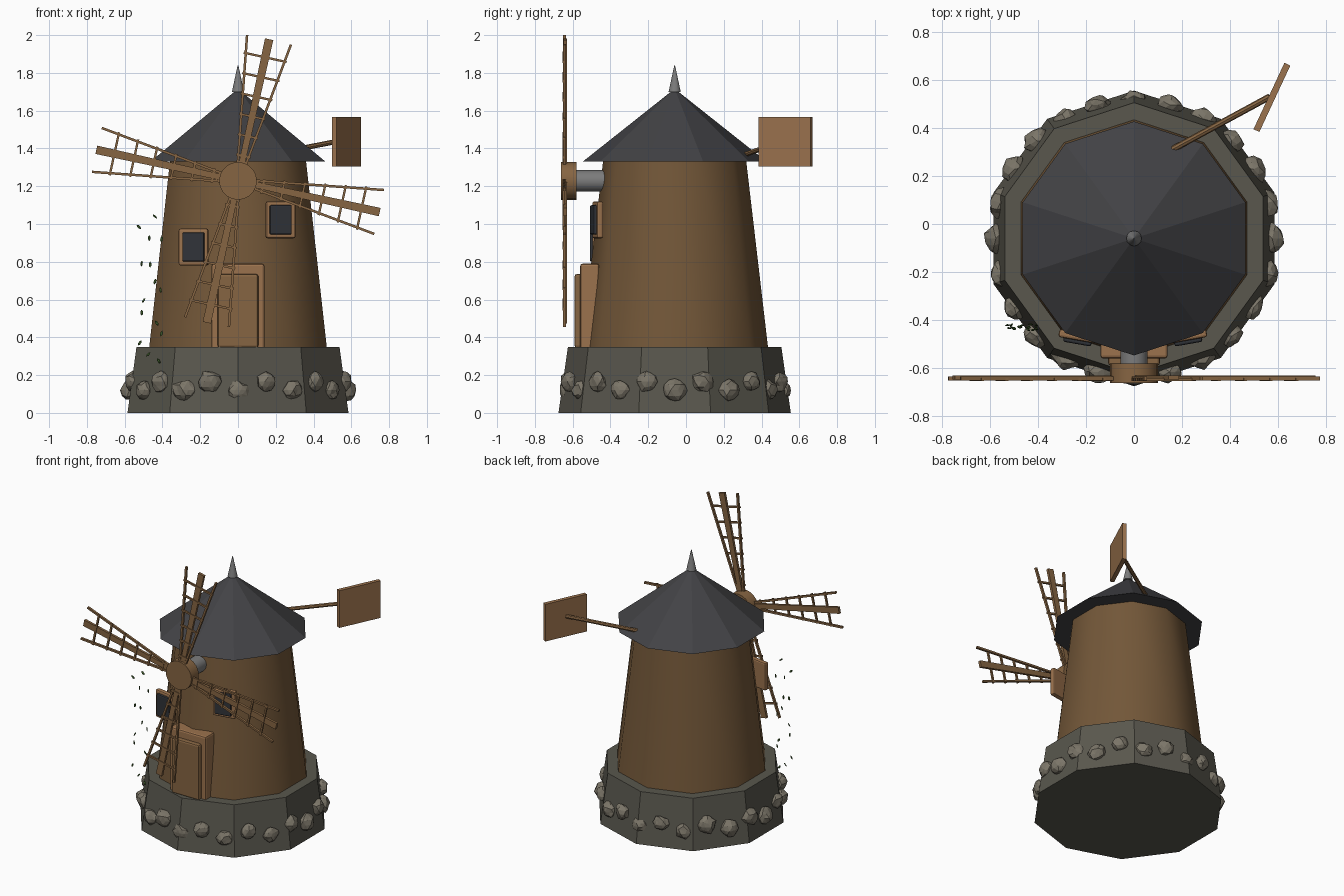
import bpy, bmesh, math, random
from mathutils import Vector, Matrix, noise

if "Cube" in bpy.data.objects:
    bpy.data.objects.remove(bpy.data.objects["Cube"])

random.seed(4)
CY = -0.06      # tower axis
HUB = Vector((0, -0.643, 1.228))


def material(name, rgb):
    m = bpy.data.materials.new(name)
    m.diffuse_color = (*rgb, 1)
    m.use_nodes = True
    m.node_tree.nodes["Principled BSDF"].inputs["Base Color"].default_value = m.diffuse_color
    return m


WALL = material("wall_wood", (0.17, 0.095, 0.04))
TRIM = material("trim_wood", (0.33, 0.17, 0.075))
SAIL = material("sail_wood", (0.24, 0.13, 0.055))
STONE = material("base_stone", (0.10, 0.095, 0.075))
ROCK = material("rock", (0.20, 0.18, 0.14))
ROOF = material("roof_slate", (0.055, 0.055, 0.06))
GLASS = material("window_dark", (0.03, 0.033, 0.04))
LEAF = material("leaf_green", (0.04, 0.09, 0.02))
METAL = material("metal_grey", (0.2, 0.2, 0.2))


def make(name, bm, mat, smooth=None, bevel=0):
    bmesh.ops.recalc_face_normals(bm, faces=bm.faces)
    me = bpy.data.meshes.new(name)
    bm.to_mesh(me)
    bm.free()
    ob = bpy.data.objects.new(name, me)
    bpy.context.collection.objects.link(ob)
    me.materials.append(mat)
    if bevel:
        mod = ob.modifiers.new("bevel", 'BEVEL')
        mod.width, mod.segments = bevel, 2
    if smooth:
        bpy.ops.object.select_all(action='DESELECT')
        ob.select_set(True)
        bpy.context.view_layer.objects.active = ob
        bpy.ops.object.shade_smooth_by_angle(angle=math.radians(smooth))
    return ob


def frustum(name, r1, r2, z1, z2, mat, sides=10, smooth=None):
    bm = bmesh.new()
    mx = Matrix.Translation((0, CY, (z1 + z2) / 2)) @ Matrix.Rotation(math.pi / 2, 4, 'Z')
    bmesh.ops.create_cone(bm, cap_ends=True, segments=sides, radius1=r1, radius2=r2,
                          depth=z2 - z1, matrix=mx)
    # decagon corners lie on the front and back
    s = max(bm.verts, key=lambda v: v.co.y).co
    bmesh.ops.rotate(bm, verts=bm.verts, cent=(0, CY, 0),
                     matrix=Matrix.Rotation(math.atan2(s.x, s.y - CY), 3, 'Z'))
    return make(name, bm, mat, smooth)


def box(name, c, size, mat, yaw=0, bevel=0):
    bm = bmesh.new()
    bmesh.ops.create_cube(bm, size=1, matrix=Matrix.Translation(c)
                          @ Matrix.Rotation(math.radians(yaw), 4, 'Z') @ Matrix.Diagonal((*size, 1)))
    return make(name, bm, mat, bevel=bevel)


def rod(name, a, b, r, mat, sides=8, smooth=None):
    a, b = Vector(a), Vector(b)
    bm = bmesh.new()
    mx = Matrix.Translation((a + b) / 2) @ (b - a).to_track_quat('Z', 'Y').to_matrix().to_4x4()
    bmesh.ops.create_cone(bm, cap_ends=True, segments=sides, radius1=r, radius2=r,
                          depth=(b - a).length, matrix=mx)
    return make(name, bm, mat, smooth)


# tower body
frustum("stone_base", 0.615, 0.565, 0, 0.35, STONE)
frustum("tower_wall", 0.495, 0.378, 0.34, 1.34, WALL, smooth=40)
frustum("roof", 0.487, 0.005, 1.33, 1.712, ROOF)
frustum("roof_finial", 0.032, 0.002, 1.70, 1.84, METAL, 12, 40)

# ring of rough stones
for i in range(24):
    a = math.radians(15 * i - 90)
    bm = bmesh.new()
    bmesh.ops.create_icosphere(bm, subdivisions=2, radius=1)
    for v in bm.verts:
        v.co *= 1 + 0.28 * noise.noise(v.co * 1.6 + Vector((i * 7.3, 0, 0)))
    z = 0.12 if i % 2 == 0 else 0.165
    s = random.uniform(0.048, 0.06)
    bm.transform(Matrix.Translation((0.575 * math.cos(a), CY + 0.575 * math.sin(a), z))
                 @ Matrix.Rotation(a, 4, 'Z')
                 @ Matrix.Diagonal((s * 0.8, s * 1.05, s, 1)))
    make(f"base_stone_{i}", bm, ROCK)

# door
box("door_frame", (0, -0.51, 0.56), (0.28, 0.10, 0.46), TRIM, bevel=0.012)
box("door", (0, -0.54, 0.54), (0.215, 0.10, 0.39), SAIL, bevel=0.012)

# windows
for side, x, z in (("left", -0.235, 0.878), ("right", 0.225, 1.022)):
    yaw = math.copysign(10, x)
    box(f"window_frame_{side}", (x, -0.467, z), (0.158, 0.034, 0.195), TRIM, yaw, 0.01)
    box(f"window_pane_{side}", (x, -0.485, z), (0.118, 0.03, 0.155), GLASS, yaw, 0.008)

# shaft and hub
rod("shaft", (0, -0.585, 1.228), (0, -0.38, 1.228), 0.057, METAL, 16, 40)
rod("hub", (0, -0.662, 1.228), (0, -0.58, 1.228), 0.1, SAIL, 20, 40)


def bar(bm, p, q, w0, w1, depth, y=0):
    # flat tapered bar in the sail plane, p and q are (along, across)
    p, q = Vector((p[1], y, p[0])), Vector((q[1], y, q[0]))
    side = (q - p).normalized().cross(Vector((0, 1, 0)))
    vs = []
    for c, w in ((p, w0), (q, w1)):
        for sx, sy in ((-1, -1), (1, -1), (1, 1), (-1, 1)):
            vs.append(bm.verts.new(c + side * sx * w / 2 + Vector((0, sy * depth / 2, 0))))
    for f in ((0, 1, 2, 3), (7, 6, 5, 4), (0, 4, 5, 1), (1, 5, 6, 2), (2, 6, 7, 3), (3, 7, 4, 0)):
        bm.faces.new([vs[k] for k in f])


# four sails: plank, two spreading rails and rungs
for i in range(4):
    bm = bmesh.new()
    bar(bm, (0.05, 0), (0.768, 0), 0.032, 0.045, 0.018, 0.004)
    for s in (-1, 1):
        bar(bm, (0.06, s * 0.017), (0.765, s * 0.119), 0.013, 0.013, 0.016, 0)
    for k in range(6):
        t = 0.135 + 0.107 * k
        w = 0.028 + 0.145 * (t - 0.06)
        bar(bm, (t, -w), (t, w), 0.012, 0.012, 0.012, -0.004)
    bm.transform(Matrix.Translation(HUB) @ Matrix.Rotation(math.radians(12.4 + 90 * i), 4, 'Y'))
    make(f"sail_{i}", bm, SAIL)

# tail vane
rod("vane_rod", (0.15, 0.305, 1.365), (0.565, 0.53, 1.445), 0.0135, SAIL, 8, 40)
box("vane_board", (0.574, 0.527, 1.435), (0.305, 0.027, 0.262), TRIM, 65)

# scattered ivy leaves beside the tower
spots = [(-.525, .985), (-.47, .925), (-.44, 1.04), (-.405, .92), (-.51, .79), (-.465, .785),
         (-.41, .65), (-.50, .595), (-.44, .695), (-.51, .53), (-.43, .475), (-.405, .42),
         (-.52, .37), (-.475, .31), (-.42, .275)]
for i, (x, z) in enumerate(spots):
    bm = bmesh.new()
    bmesh.ops.create_icosphere(bm, subdivisions=1, radius=1,
                               matrix=Matrix.Diagonal((0.008, 0.004, 0.016, 1)))
    bm.transform(Matrix.Translation((x, -0.43 + random.uniform(-.012, .012), z))
                 @ Matrix.Rotation(random.uniform(-1, 1), 4, 'Y')
                 @ Matrix.Rotation(random.uniform(-1, 1), 4, 'Z'))
    make(f"leaf_{i}", bm, LEAF)
